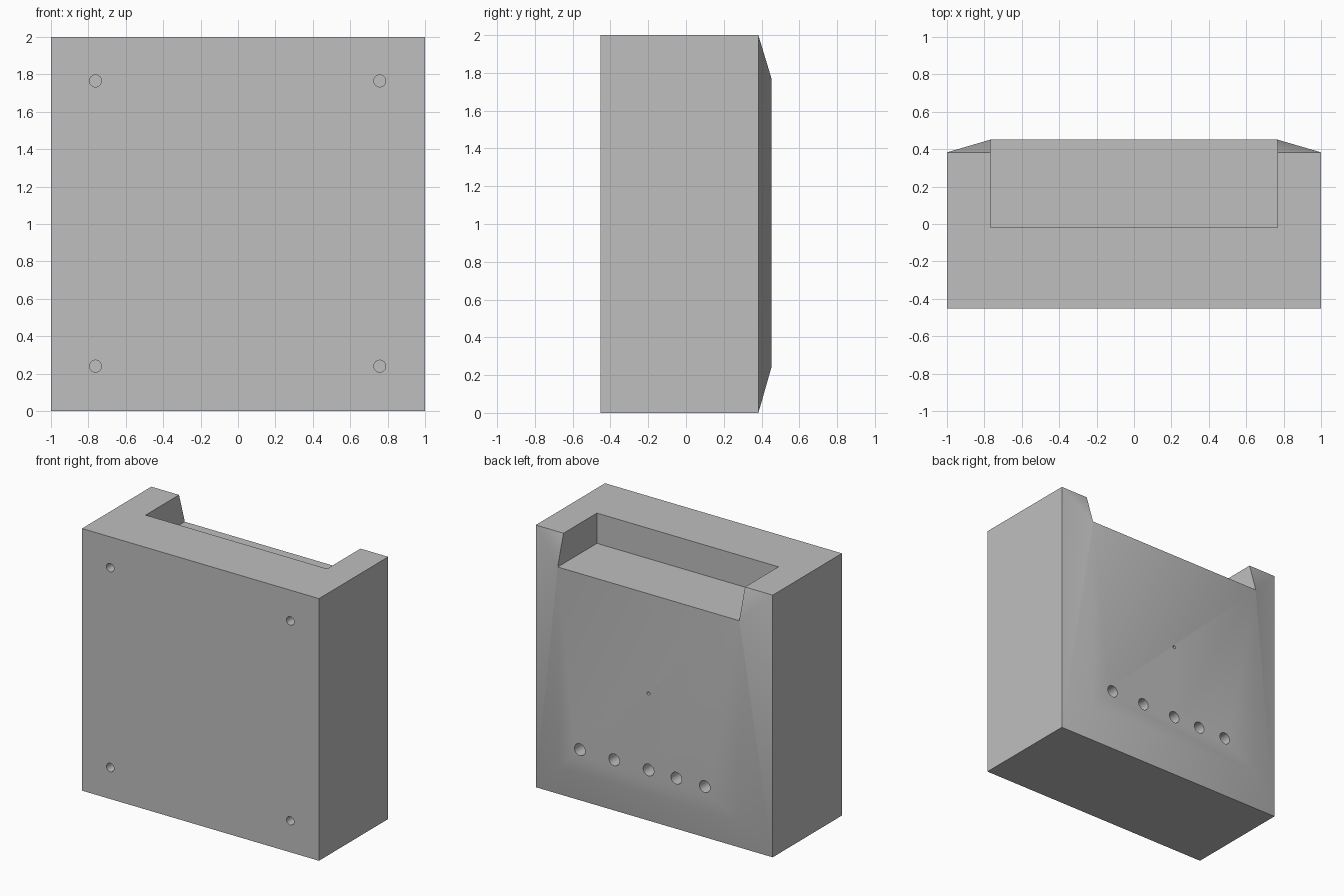
import bpy, bmesh, math
from mathutils import Matrix

cube = bpy.data.objects.get("Cube")
if cube:
    bpy.data.objects.remove(cube, do_unlink=True)

FRONT, SHOULDER, BACK = -0.452, 0.383, 0.452

grey = bpy.data.materials.new("plain grey")
grey.use_nodes = True
grey.diffuse_color = (0.52, 0.52, 0.52, 1)
bsdf = next(n for n in grey.node_tree.nodes if n.type == 'BSDF_PRINCIPLED')
bsdf.inputs["Base Color"].default_value = grey.diffuse_color


def make_object(name, bm):
    bmesh.ops.recalc_face_normals(bm, faces=bm.faces[:])
    mesh = bpy.data.meshes.new(name)
    bm.to_mesh(mesh)
    bm.free()
    mesh.materials.append(grey)
    obj = bpy.data.objects.new(name, mesh)
    bpy.context.collection.objects.link(obj)
    return obj


def drill(bm, x, z, face_y, radius, depth=0.1):
    """Cylinder along y, reaching the given depth to both sides of a face."""
    place = Matrix.Translation((x, face_y, z)) @ Matrix.Rotation(math.pi / 2, 4, 'X')
    bmesh.ops.create_cone(bm, cap_ends=True, segments=32, radius1=radius,
                          radius2=radius, depth=2 * depth, matrix=place)


# Housing: a box whose back edges slope in to a raised panel
bm = bmesh.new()
rings = []
for y, half, low, high in ((FRONT, 1, 0, 2), (SHOULDER, 1, 0, 2), (BACK, 0.764, 0.24, 1.772)):
    corners = ((-half, low), (half, low), (half, high), (-half, high))
    rings.append([bm.verts.new((x, y, z)) for x, z in corners])
for a, b in zip(rings, rings[1:]):
    for i in range(4):
        j = (i + 1) % 4
        bm.faces.new((a[i], a[j], b[j], b[i]))
bm.faces.new(rings[0])
bm.faces.new(rings[-1])
housing = make_object("housing", bm)

# Cutters: open pocket in the top and back
bm = bmesh.new()
floor, inner = 1.769, -0.02
size = Matrix.Diagonal((1.532, 1, 1, 1))
bmesh.ops.create_cube(bm, size=1, matrix=Matrix.Translation((0, inner + 0.5, floor + 0.5)) @ size)

# Mounting holes in the front corners
for x in (-0.762, 0.758):
    for z in (0.24, 1.765):
        drill(bm, x, z, FRONT, 0.032)

# Row of holes and one pinhole in the back panel
for x in (0.58, 0.29, 0, -0.235, -0.475):
    drill(bm, x, 0.425, BACK, 0.045)
drill(bm, 0, 1.008, BACK, 0.012)
cutter = make_object("hole_cutter", bm)
cutter.hide_render = True

cut = housing.modifiers.new("cut", 'BOOLEAN')
cut.operation = 'DIFFERENCE'
cut.solver = 'EXACT'
cut.object = cutter

bpy.ops.object.select_all(action='DESELECT')
housing.select_set(True)
bpy.context.view_layer.objects.active = housing
bpy.ops.object.modifier_apply(modifier=cut.name)
bpy.data.objects.remove(cutter, do_unlink=True)
bpy.ops.object.shade_smooth_by_angle(angle=math.radians(30))
